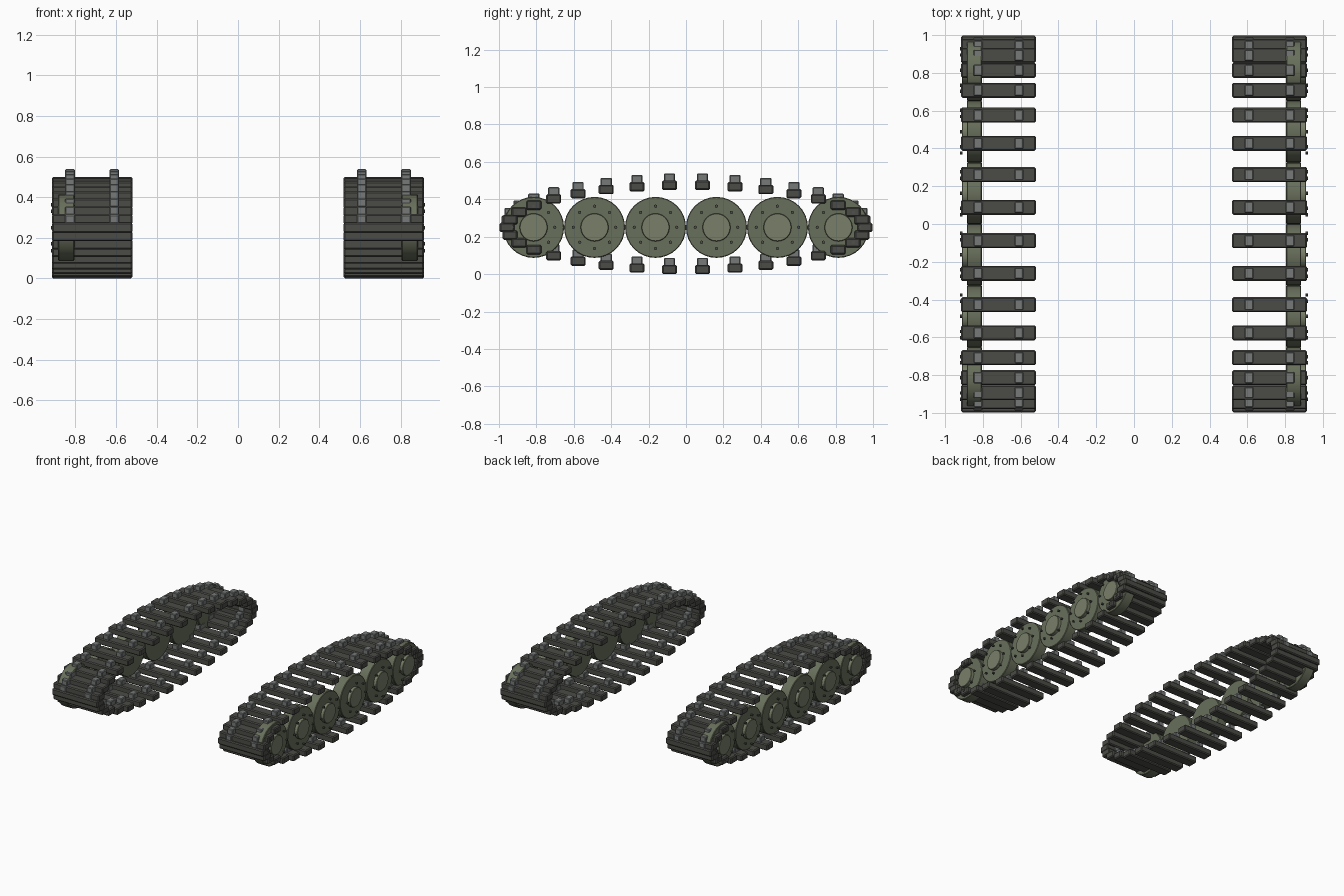
import bpy, math
from mathutils import Matrix

if "Cube" in bpy.data.objects:
    bpy.data.objects.remove(bpy.data.objects["Cube"])

def mat(name, c):
    m = bpy.data.materials.new(name)
    m.diffuse_color = (*c, 1)
    m.use_nodes = True
    m.node_tree.nodes["Principled BSDF"].inputs["Base Color"].default_value = m.diffuse_color
    return m

DARK = mat("dark_steel", (0.07, 0.07, 0.063))
GREY = mat("worn_steel", (0.18, 0.195, 0.19))
GREEN = mat("wheel_green", (0.14, 0.16, 0.105))
PALE = mat("hub_green", (0.19, 0.215, 0.14))
BOLT = mat("bolt_steel", (0.08, 0.08, 0.07))

def finish(o, name, m, bevel=0):
    o.name = name
    o.data.materials.append(m)
    if bevel:
        b = o.modifiers.new("bevel", 'BEVEL')
        b.width, b.segments = bevel, 1
    return o

def box(name, loc, size, m, bevel):
    bpy.ops.mesh.primitive_cube_add(size=1, location=loc)
    o = bpy.context.object
    o.data.transform(Matrix.Diagonal((*size, 1)))
    return finish(o, name, m, bevel)

def disc(name, x0, x1, y, z, r, m, n, bevel=0):
    bpy.ops.mesh.primitive_cylinder_add(vertices=n, radius=r, depth=abs(x1 - x0),
        location=((x0 + x1) / 2, y, z), rotation=(0, math.pi / 2, 0))
    o = finish(bpy.context.object, name, m, bevel)
    if n > 12:
        bpy.ops.object.shade_smooth_by_angle(angle=math.radians(30))
    return o

def copy(o, loc):
    c = o.copy()
    c.location = loc
    bpy.context.collection.objects.link(c)

ZC, LINKS, A, B = 0.25, 34, 0.957, 0.226

for side, s in (("left", -1), ("right", 1)):
    # track pads with two guide horns each, laid level around an ellipse
    pad = horn = None
    for i in range(LINKS):
        t = 2 * math.pi * i / LINKS
        y, z = A * math.cos(t), ZC + B * math.sin(t)
        p = (s * 0.7175, y, z)
        if pad is None:
            pad = box(side + "_track_pad", p, (0.395, 0.08, 0.05), DARK, 0.007)
        else:
            copy(pad, p)
        for x in (0.609, 0.826):
            q = (s * x, y, z + 0.04)
            if horn is None:
                horn = box(side + "_guide_horn", q, (0.048, 0.06, 0.045), GREY, 0.005)
            else:
                copy(horn, q)

    # six road wheels with raised hubs and eight bolts each
    for k in range(6):
        y = -0.815 + 0.326 * k
        disc(side + "_road_wheel", s * 0.805, s * 0.885, y, ZC, 0.163, GREEN, 32, 0.004)
        disc(side + "_wheel_hub", s * 0.85, s * 0.91, y, ZC, 0.075, PALE, 24, 0.003)
        for j in range(8):
            a = j * math.pi / 4
            disc(side + "_wheel_bolt", s * 0.908, s * 0.92, y + 0.113 * math.cos(a),
                 ZC + 0.113 * math.sin(a), 0.009, BOLT, 8)
